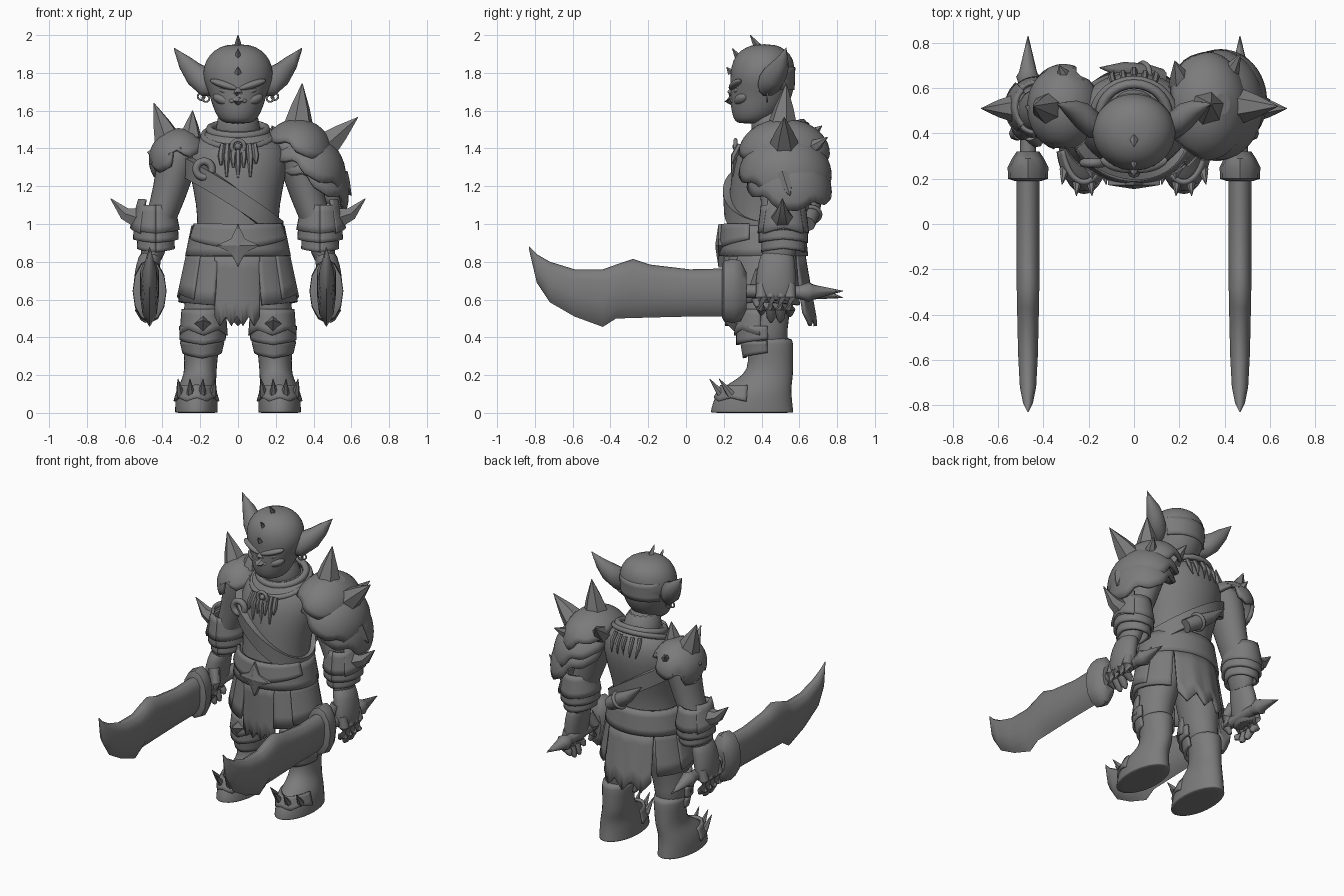
import bpy, bmesh, math
from mathutils import Vector

mat = bpy.data.materials.new("dark_grey")
mat.diffuse_color = (0.2, 0.2, 0.2, 1)


def finish(ob, angle=40, sub=0, thick=0.0):
    ob.data.materials.append(mat)
    if thick:
        m = ob.modifiers.new("thickness", 'SOLIDIFY')
        m.thickness, m.offset = thick, 0
    if sub:
        ob.modifiers.new("smooth", 'SUBSURF').levels = sub
    bpy.ops.object.select_all(action='DESELECT')
    ob.select_set(True)
    bpy.context.view_layer.objects.active = ob
    bpy.ops.object.shade_smooth_by_angle(angle=math.radians(angle))
    return ob


def skin(name, rings, closed=False, caps=True, wrap=True, angle=40, sub=0, thick=0.0):
    """Join equal-length rings of points with faces."""
    bm = bmesh.new()
    vs = [[bm.verts.new(p) for p in r] for r in rings]
    n, k = len(vs[0]), len(vs)
    for i in range(k if closed else k - 1):
        a, b = vs[i], vs[(i + 1) % k]
        for j in range(n if wrap else n - 1):
            bm.faces.new((a[j], a[(j + 1) % n], b[(j + 1) % n], b[j]))
    if caps and wrap and not closed:
        bm.faces.new(vs[0])
        bm.faces.new(vs[-1])
    bmesh.ops.recalc_face_normals(bm, faces=bm.faces)
    me = bpy.data.meshes.new(name)
    bm.to_mesh(me)
    bm.free()
    ob = bpy.data.objects.new(name, me)
    bpy.context.collection.objects.link(ob)
    return finish(ob, angle, sub, thick)


def loft(name, rows, s=1, n=16, sub=1):
    """Horizontal oval slices: x, y, z, half width, half depth."""
    T = [2 * math.pi * i / n for i in range(n)]
    return skin(name, [[(s * x + a * math.cos(t), y + b * math.sin(t), z) for t in T]
                       for x, y, z, a, b in rows], sub=sub, angle=55)


def tube(name, pts, radii, n=8, angle=50):
    """Round tube through points, with a radius at each one."""
    P = [Vector(p) for p in pts]
    rings = []
    for i, p in enumerate(P):
        d = (P[min(i + 1, len(P) - 1)] - P[max(i - 1, 0)]).normalized()
        q = d.to_track_quat('Z', 'Y')
        rings.append([p + q @ Vector((radii[i] * math.cos(t), radii[i] * math.sin(t), 0))
                      for t in [2 * math.pi * j / n for j in range(n)]])
    return skin(name, rings, angle=angle)


def spike(name, base, tip, r, n=8):
    b, t = Vector(base), Vector(tip)
    return tube(name, [b, b.lerp(t, .45), t], [r, r * .62, .002], n)


def ball(name, c, r, rot=(0, 0, 0)):
    bpy.ops.mesh.primitive_uv_sphere_add(segments=16, ring_count=10, location=c, rotation=rot)
    ob = bpy.context.object
    ob.name, ob.scale = name, r
    return finish(ob, 60)


def ring(name, c, R, r, rot=(0, 0, 0), scale=(1, 1, 1)):
    bpy.ops.mesh.primitive_torus_add(location=c, rotation=rot, major_radius=R, minor_radius=r,
                                     major_segments=28, minor_segments=8)
    ob = bpy.context.object
    ob.name, ob.scale = name, scale
    return finish(ob, 60)


def panel(name, c, z0, z1, r0, r1, a0, a1, jag=0.0, n=24, thick=.018, period=4):
    """Curved sheet round an upright axis; angle 0 is the front. Lower edge may be jagged."""
    rows = []
    for k in range(5):
        f, row = k / 4, []
        for j in range(n + 1):
            a = math.radians(a0 + (a1 - a0) * j / n)
            z = z0 + (z1 + jag * (abs(j % period - period / 2) / (period / 2)) - z0) * f
            row.append((c[0] + (r0[0] + (r1[0] - r0[0]) * f) * math.sin(a),
                        c[1] - (r0[1] + (r1[1] - r0[1]) * f) * math.cos(a), z))
        rows.append(row)
    return skin(name, rows, wrap=False, thick=thick)


def dome(name, c, r, axis, rim, jag=.1, n=40):
    """Armour plate: part of an ovoid with a notched rim."""
    q = Vector(axis).normalized().to_track_quat('Z', 'Y')
    rows = []
    for k in range(1, 9):
        row = []
        for j in range(n):
            wave = 1 - jag * (1 if j % 8 in (0, 1) else .4 if j % 8 in (2, 7) else 0)
            p, t = math.radians(rim) * k / 8 * (wave if k > 6 else 1), 2 * math.pi * j / n
            d = q @ Vector((math.sin(p) * math.cos(t), math.sin(p) * math.sin(t), math.cos(p)))
            row.append([c[i] + r[i] * d[i] for i in range(3)])
        rows.append(row)
    ob = skin(name, rows, caps=False, thick=.025)
    bm = bmesh.new()
    bm.from_mesh(ob.data)
    bm.verts.ensure_lookup_table()
    bm.faces.new(bm.verts[:n])
    bmesh.ops.recalc_face_normals(bm, faces=bm.faces)
    bm.to_mesh(ob.data)
    bm.free()


# Torso, neck, head
loft("torso", [(0, .42, .74, .22, .18), (0, .41, .85, .24, .2), (0, .41, .97, .215, .195),
               (0, .42, 1.1, .22, .195), (0, .45, 1.25, .255, .215), (0, .47, 1.38, .27, .205),
               (0, .49, 1.46, .21, .165), (0, .49, 1.52, .13, .125)], n=24)
loft("neck", [(0, .49, 1.42, .14, .14), (0, .47, 1.5, .118, .125), (0, .45, 1.62, .108, .118)])
loft("head", [(0, .34, 1.53, .065, .068), (0, .36, 1.555, .105, .11), (0, .385, 1.62, .135, .15),
              (0, .4, 1.68, .15, .165), (0, .405, 1.74, .178, .17), (0, .405, 1.8, .19, .173),
              (0, .41, 1.87, .172, .163), (0, .41, 1.92, .13, .125), (0, .415, 1.953, .06, .06)], n=24)
tube("nose", [(0, .265, 1.735), (0, .24, 1.69), (0, .232, 1.655), (0, .25, 1.64)], [.015, .024, .03, .015])
for z in (1.6, 1.575):
    ball("lip", (0, .295, z), (.085, .032, .017))
for y, z, ty, tz, r in ((.385, 1.93, .34, 2.0, .024), (.285, 1.87, .245, 1.93, .022), (.24, 1.8, .215, 1.83, .02)):
    spike("head_spike", (0, y, z), (0, ty, tz), r, 4)
panel("skull_ridge", (0, .41), 1.83, 1.71, (.168, .162), (.165, .158), 120, 240, thick=.014)

for s, side in ((1, "left_"), (-1, "right_")):
    # Face and ears
    ball(side + "nostril", (s * .03, .256, 1.652), (.02, .02, .015))
    ball(side + "brow", (s * .075, .262, 1.738), (.08, .03, .02), (0, s * -.3, s * .3))
    ball(side + "eye", (s * .07, .27, 1.705), (.034, .018, .014), (0, s * -.25, s * .3))
    ball(side + "cheek", (s * .08, .295, 1.66), (.058, .038, .03), (0, s * -.35, s * .4))
    T = [2 * math.pi * i / 12 for i in range(12)]
    skin(side + "ear", [[(s * (x + .03 * math.sin(t) * k), y + a * math.cos(t),
                          z + b * math.sin(t) + .35 * a * math.cos(t)) for t in T]
                        for x, y, z, a, b, k in ((.14, .43, 1.75, .05, .07, 0), (.2, .455, 1.765, .075, .085, .3),
                                                 (.255, .485, 1.81, .06, .068, -.3), (.3, .51, 1.865, .03, .04, -.3),
                                                 (.34, .53, 1.93, .002, .004, 0))], angle=60)
    for x, z in ((.17, 1.665), (.195, 1.675)):
        ring(side + "earring", (s * x, .43, z), .018, .005, (math.pi / 2, 0, 0))

    # Arms, bracers, hands
    loft(side + "arm", [(.26, .5, 1.46, .1, .11), (.3, .5, 1.4, .12, .135), (.335, .5, 1.27, .105, .125),
                        (.37, .5, 1.13, .093, .105), (.42, .5, 1.0, .085, .1), (.445, .5, .9, .07, .095),
                        (.46, .485, .78, .06, .09)], s)
    c = (s * .435, .515)
    panel(side + "bracer_cuff", c, 1.1, .97, (.092, .11), (.118, .128), 0, 360, -.02, 32, period=16)
    panel(side + "bracer_band", c, .99, .92, (.108, .12), (.112, .122), 0, 360, -.02, 32, period=16)
    panel(side + "bracer_wrist", c, .93, .87, (.088, .106), (.092, .108), 0, 360, -.02, 32, period=16)
    panel(side + "bracer_guard", c, 1.13, .98, (.085, .1), (.128, .135), 90 * s - 50, 90 * s + 50, -.03, 24, period=24)
    tube(side + "bracer_spike", [(s * .52, .51, 1.03), (s * .6, .51, 1.055), (s * .675, .51, 1.135)],
         [.065, .038, .002], 6)
    loft(side + "palm", [(.455, .485, .87, .058, .085), (.475, .48, .79, .066, .1), (.49, .475, .7, .065, .11),
                         (.495, .475, .62, .055, .105), (.495, .475, .59, .045, .09)], s)
    for i in range(4):
        y = .4 + .05 * i
        lo = (.52, .48, .48, .51)[i]
        tube(side + "finger", [(s * .505, y, .68), (s * .522, y, .61), (s * .518, y, .55), (s * .495, y, lo + .02),
                               (s * .485, y, lo)], [.03, .031, .029, .022, .008])
    tube(side + "thumb", [(s * .46, .4, .75), (s * .43, .37, .67), (s * .44, .37, .6), (s * .46, .38, .56)],
         [.035, .033, .026, .012])

    # Swords: y, top, bottom, half thickness
    X = s * .468
    blade = [(.22, .765, .51, .05), (.02, .76, .51, .05), (-.19, .785, .505, .05), (-.28, .815, .502, .05),
             (-.37, .785, .5, .048), (-.44, .76, .455, .047), (-.59, .76, .51, .043), (-.72, .8, .585, .036),
             (-.79, .84, .69, .022), (-.83, .88, .86, .002)]
    sec = ((0, 1), (.55, .96), (1, .8), (1, .45), (.8, .22), (.25, .06), (0, 0))
    sec += tuple((-u, v) for u, v in sec[5:0:-1])
    skin(side + "blade", [[(X + u * t, y, lo + v * (hi - lo)) for u, v in sec] for y, hi, lo, t in blade], angle=60)
    skin(side + "sword_guard", [[(X + w * math.cos(t), y, .645 + h * math.sin(t)) for t in T]
                                for y, w, h in ((.19, .06, .14), (.2, .088, .16), (.25, .09, .17), (.29, .07, .16),
                                                (.32, .05, .1))])
    tube(side + "sword_handle", [(X, .3, .645), (X, .6, .64)], [.036, .034])
    tube(side + "pommel_spike", [(X, .58, .64), (X, .65, .64), (X, .67, .64), (X, .83, .645 if s > 0 else .61)],
         [.03, .052, .04, .002])

    # Legs, boots, knee guards
    loft(side + "leg", [(.13, .43, .84, .12, .17), (.145, .43, .7, .13, .165), (.17, .42, .56, .118, .14),
                        (.185, .41, .45, .11, .125), (.195, .44, .32, .09, .11)], s)
    loft(side + "boot", [(.22, .35, 0, .115, .222), (.22, .35, .002, .116, .224), (.22, .35, .02, .115, .222),
                         (.22, .355, .09, .115, .208), (.215, .385, .15, .1, .178), (.2, .44, .2, .088, .13),
                         (.197, .45, .27, .088, .12), (.193, .445, .38, .1, .125), (.193, .445, .4, .096, .12)], s)
    panel(side + "shin_guard", (s * .19, .435), .38, .29, (.11, .14), (.096, .125), -88, 88, .03, 24, period=24)
    panel(side + "knee_band", (s * .187, .42), .46, .36, (.116, .145), (.113, .145), -95, 95, .03, 24, period=24)
    panel(side + "knee_guard", (s * .182, .42), .55, .44, (.11, .14), (.121, .158), -80, 80, -.03, 24, period=12)
    spike(side + "knee_spike", (s * .185, .28, .47), (s * .185, .2, .49), .05, 4)
    panel(side + "toe_cap", (s * .22, .355), .145, .08, (.09, .165), (.115, .2), -80, 80, -.02, 24, period=8)
    for dx, y in ((-.085, .22), (-.03, .17), (.03, .17), (.085, .22)):
        spike(side + "toe_spike", (s * .22 + dx, y + .02, .095), (s * .22 + dx * 1.15, y - .045, .18), .024, 6)

    # Hip plates
    panel(side + "hip_skirt", (0, .42), .87, .59, (.25, .2), (.308, .23), s * 24, s * 140, -.02, 24, period=24)
    panel(side + "hip_plate", (0, .42), .87, .63, (.26, .21), (.314, .24), s * 48, s * 105, -.03, 16, period=16)

# Cloth, belt and buckle
panel("front_cloth", (0, .42), .86, .46, (.25, .21), (.25, .205), -29, 27, .05, 24, period=6)
panel("back_cloth", (0, .42), .86, .46, (.25, .2), (.27, .265), 140, 220, .07, 24, period=8)
panel("belt", (0, .41), .99, .83, (.232, .205), (.265, .222), 0, 360, 0, 32, .03)
panel("belt_flap", (0, .41), 1.0, .86, (.24, .212), (.268, .227), -70, 70, .06, 24, .02, 24)
star = [(.115 if i % 2 == 0 else .052) for i in range(8)]
skin("buckle", [[(f * r * math.sin(i * math.pi / 4), y, .885 + f * r * math.cos(i * math.pi / 4))
                 for i, r in enumerate(star)] for y, f in ((.21, 1), (.172, 1), (.155, .05))], angle=20)

# Diagonal strap with knot, and horn on the back
strap = []
for i in range(40):
    t = 2 * math.pi * i / 40
    u = math.sin(t)
    rx, ry, z, cy = .24 - .025 * u, .212 - .008 * u, 1.13 - .17 * u, .433 - .018 * u
    strap.append([(u * (rx + d), cy - math.cos(t) * (ry + d), z + h)
                  for d, h in ((-.02, -.055), (.02, -.055), (.026, .055), (-.02, .055))])
skin("strap", strap, closed=True)
ring("strap_knot", (-.18, .27, 1.29), .042, .02, (math.pi / 2, .5, 0))
tube("back_horn", [(.12, .64, 1.0), (.04, .66, 1.05), (-.05, .68, 1.11), (-.15, .69, 1.2)], [.045, .05, .036, .003])
ring("horn_band", (.04, .66, 1.05), .05, .012, (0, -.95, 0))

# Necklaces, pendant and teeth
ring("collar", (0, .48, 1.5), .15, .022, (.25, 0, 0), (1, .95, 1))
ring("necklace", (0, .465, 1.465), .182, .018, (.33, 0, 0), (1, 1, 1))
ring("pendant", (0, .262, 1.41), .034, .011, (math.pi / 2, 0, 0))
ball("pendant_stone", (0, .265, 1.41), (.018, .02, .018))
for x, z in ((-.09, 1.31), (-.06, 1.25), (-.025, 1.3), (.0, 1.23), (.03, 1.3), (.065, 1.25), (.095, 1.32)):
    tube("tooth", [(x * .9, .285, 1.42), (x, .255, 1.36), (x, .245, z)], [.015, .018, .006], 6)
for x in (-.09, -.045, 0, .045, .09):
    tube("back_tooth", [(x, .65 - abs(x) * .3, 1.49), (x * 1.1, .68 - abs(x) * .3, 1.44), (x, .675, 1.37)],
         [.014, .015, .003], 6)

# Shoulder armour: three flared plates on one side, one on the other
dome("upper_plate", (.315, .52, 1.37), (.175, .23, .175), (.45, .05, 1), 90)
dome("middle_plate", (.36, .525, 1.25), (.2, .235, .22), (.5, .05, 1), 90)
dome("lower_plate", (.385, .545, 1.16), (.19, .215, .25), (.45, .1, 1), 86)
dome("small_plate", (-.31, .515, 1.34), (.15, .18, .155), (-.5, .05, 1), 97, .25)
for b, t, r in (((.32, .51, 1.51), (.34, .53, 1.745), .085), ((.47, .52, 1.42), (.635, .52, 1.565), .08),
                ((.53, .52, 1.25), (.6, .55, 1.15), .06), ((.42, .66, 1.4), (.47, .75, 1.46), .045),
                ((.21, .62, 1.44), (.18, .72, 1.52), .06), ((-.37, .51, 1.44), (-.445, .52, 1.64), .08),
                ((-.25, .49, 1.46), (-.24, .5, 1.6), .06), ((-.42, .5, 1.37), (-.48, .52, 1.38), .05),
                ((-.3, .63, 1.4), (-.33, .7, 1.46), .05)):
    spike("shoulder_spike", b, t, r, 6)
